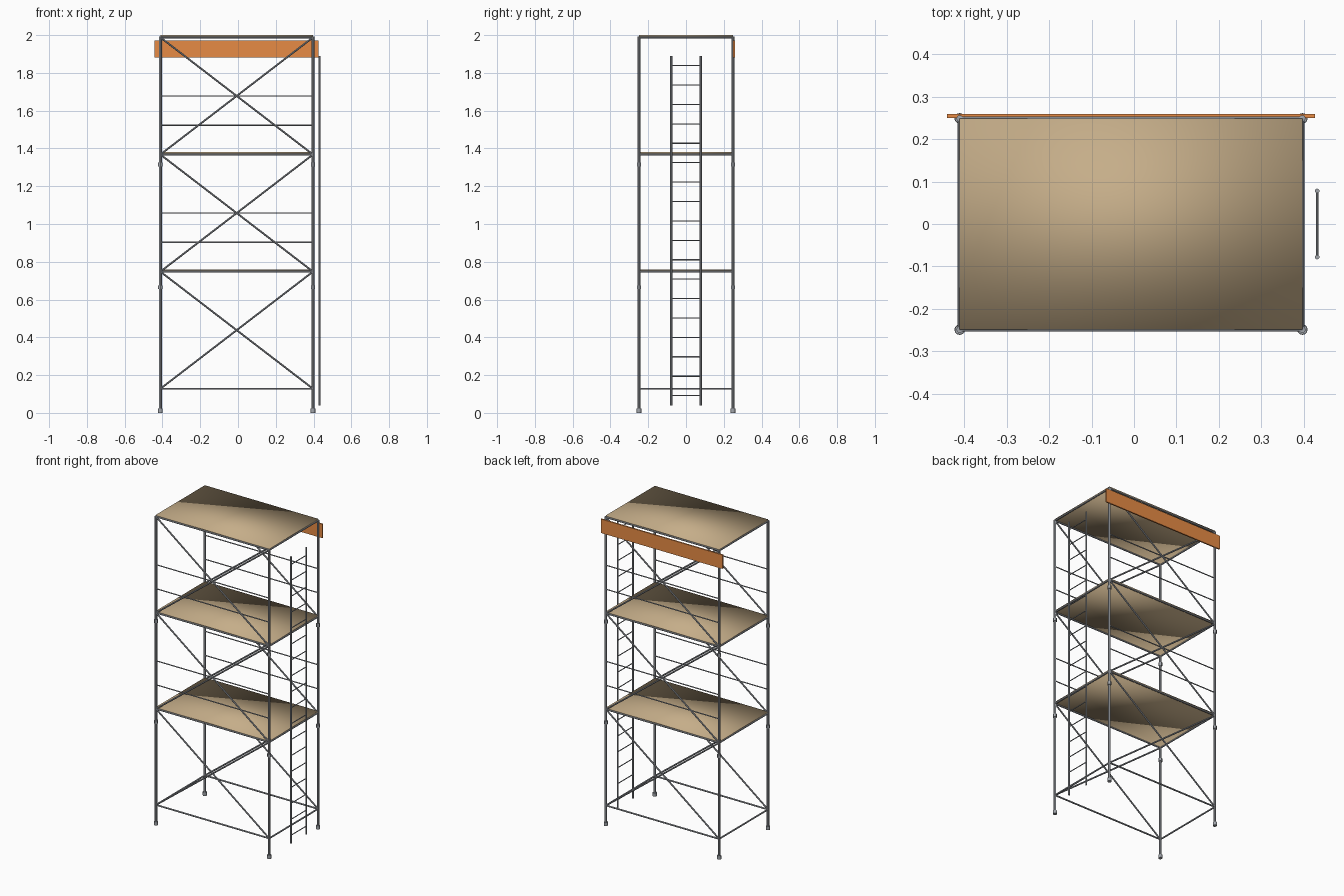
import bpy
from mathutils import Vector

if "Cube" in bpy.data.objects:
    bpy.data.objects.remove(bpy.data.objects["Cube"])

CX, HX, HY = -0.007, 0.404, 0.249        # frame centre and half sizes
LEVELS = [0.128 + 0.62 * i for i in range(4)]


def material(name, rgb):
    m = bpy.data.materials.new(name)
    m.diffuse_color = (*rgb, 1)
    m.use_nodes = True
    m.node_tree.nodes["Principled BSDF"].inputs["Base Color"].default_value = m.diffuse_color
    return m


STEEL = material("steel", (0.36, 0.38, 0.41))
WOOD = material("plywood", (0.56, 0.42, 0.25))
ORANGE = material("orange_paint", (0.80, 0.26, 0.06))


def tube(name, a, b, r, sides=10):
    a, b = Vector(a), Vector(b)
    d = b - a
    bpy.ops.mesh.primitive_cylinder_add(vertices=sides, radius=r, depth=d.length,
                                        location=(a + b) / 2)
    o = bpy.context.object
    o.name = name
    o.rotation_euler = d.to_track_quat('Z', 'Y').to_euler()
    o.data.materials.append(STEEL)
    bpy.ops.object.shade_smooth_by_angle()
    return o


def box(name, lo, hi, mat):
    lo, hi = Vector(lo), Vector(hi)
    bpy.ops.mesh.primitive_cube_add(size=1, location=(lo + hi) / 2)
    o = bpy.context.object
    o.name = name
    o.scale = hi - lo
    bpy.ops.object.transform_apply(location=False, rotation=False, scale=True)
    o.data.materials.append(mat)
    return o


X0, X1 = CX - HX, CX + HX

# Posts with feet and joint collars
for x in (X0, X1):
    for y in (-HY, HY):
        tube("post", (x, y, 0), (x, y, 1.992), 0.0075, 12)
        tube("foot", (x, y, 0), (x, y, 0.022), 0.0125, 12)
        for z in (0.665, 1.315):
            tube("joint_collar", (x, y, z - 0.01), (x, y, z + 0.01), 0.0115, 12)

# Ledgers and transoms round every level, with a deck above all but the lowest
for i, z in enumerate(LEVELS):
    for y in (-HY, HY):
        tube("ledger", (X0, y, z), (X1, y, z), 0.005)
    for x in (X0, X1):
        tube("transom", (x, -HY, z), (x, HY, z), 0.005)
    if i:
        box("deck", (X0, -HY, z + 0.003), (X1, HY, z + 0.012), WOOD)
        bpy.ops.object.shade_smooth()

# Cross braces on the long sides
for z0, z1 in zip(LEVELS, LEVELS[1:]):
    for y in (-HY, HY):
        tube("cross_brace", (X0, y, z0), (X1, y, z1), 0.005)
        tube("cross_brace", (X1, y, z0), (X0, y, z1), 0.005)

# Thin guard rails above the two lower decks
for z in LEVELS[1:3]:
    for y in (-HY, HY):
        for h in (0.155, 0.31):
            tube("guard_rail", (X0, y, z + h), (X1, y, z + h), 0.0035, 8)

# Ladder on the right end
LX, LY = 0.432, 0.078
for y in (-LY, LY):
    tube("ladder_rail", (LX, y, 0.04), (LX, y, 1.89), 0.0055)
for k in range(18):
    z = 0.04 + 1.85 * (k + 0.5) / 18
    tube("ladder_rung", (LX, -LY, z), (LX, LY, z), 0.003, 8)

# Orange board along the top of the back
box("back_board", (-0.441, 0.25, 1.882), (0.427, 0.259, 1.972), ORANGE)
